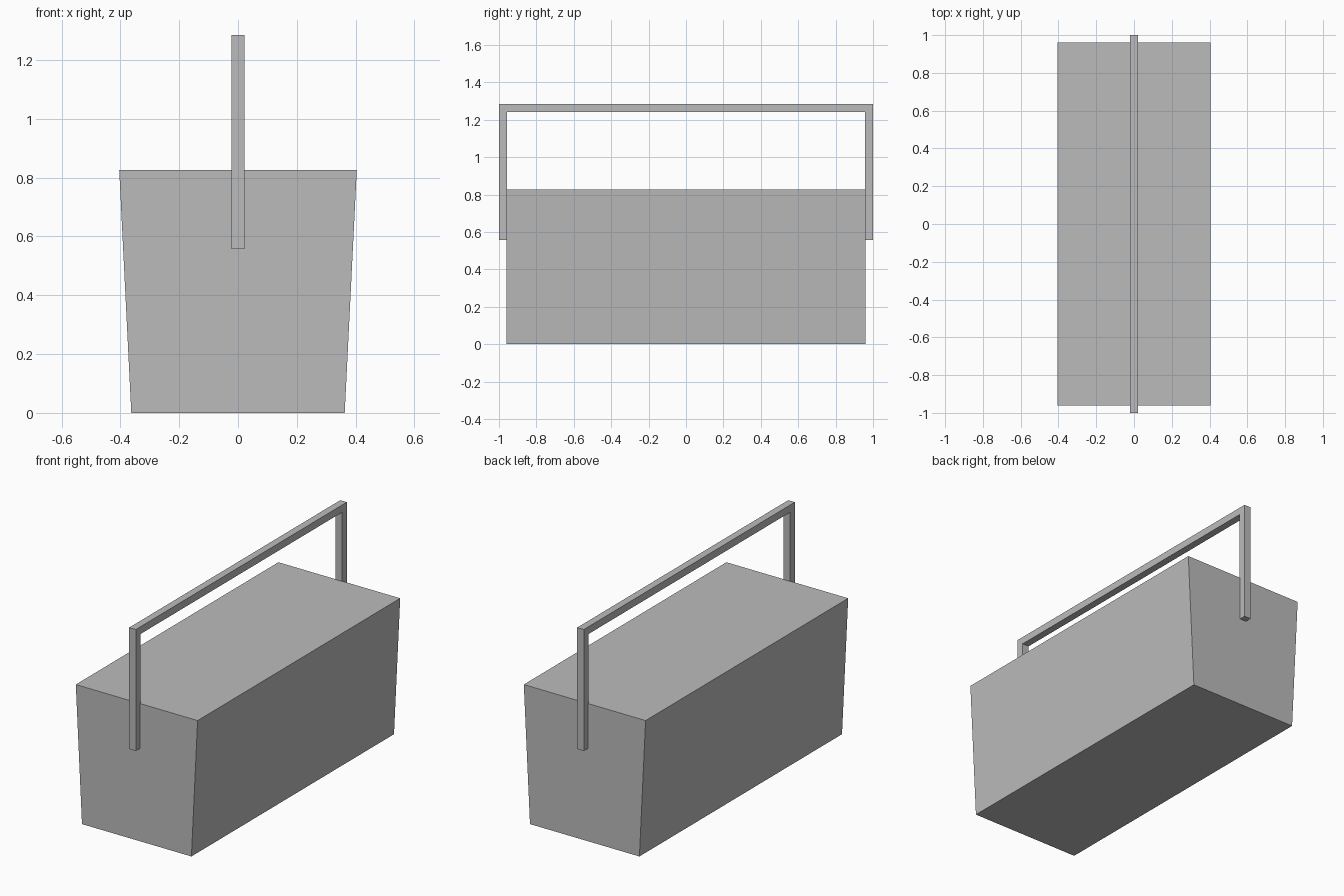
import bpy
import bmesh

if "Cube" in bpy.data.objects:
    bpy.data.objects.remove(bpy.data.objects["Cube"])

grey = bpy.data.materials.new("plain_grey")
grey.diffuse_color = (0.5, 0.5, 0.5, 1)
grey.use_nodes = True
grey.node_tree.nodes["Principled BSDF"].inputs["Base Color"].default_value = grey.diffuse_color


def extrude_profile(name, profile, axis, half):
    """Extrude a closed 2D outline (side, height) symmetrically along x or y."""
    bm = bmesh.new()
    place = (lambda s, z: (-half, s, z)) if axis == "x" else (lambda s, z: (s, -half, z))
    face = bm.faces.new([bm.verts.new(place(s, z)) for s, z in profile])
    new = bmesh.ops.extrude_face_region(bm, geom=[face])["geom"]
    move = (2 * half, 0, 0) if axis == "x" else (0, 2 * half, 0)
    bmesh.ops.translate(bm, vec=move, verts=[v for v in new if isinstance(v, bmesh.types.BMVert)])
    bmesh.ops.recalc_face_normals(bm, faces=bm.faces)
    mesh = bpy.data.meshes.new(name)
    bm.to_mesh(mesh)
    bm.free()
    mesh.materials.append(grey)
    obj = bpy.data.objects.new(name, mesh)
    bpy.context.collection.objects.link(obj)
    return obj


def mirrored(half_outline):
    """Complete an outline by mirroring it across the middle."""
    return half_outline + [(-s, z) for s, z in reversed(half_outline)]


# Tapered box, wider at the top
extrude_profile("box_body", mirrored([(0.363, 0), (0.404, 0.826)]), "y", 0.96)

# Square-section carrying handle: two uprights joined by a top bar
extrude_profile("carry_handle",
                mirrored([(0.956, 1.241), (0.956, 0.557), (1.0, 0.557), (1.0, 1.285)]),
                "x", 0.022)
